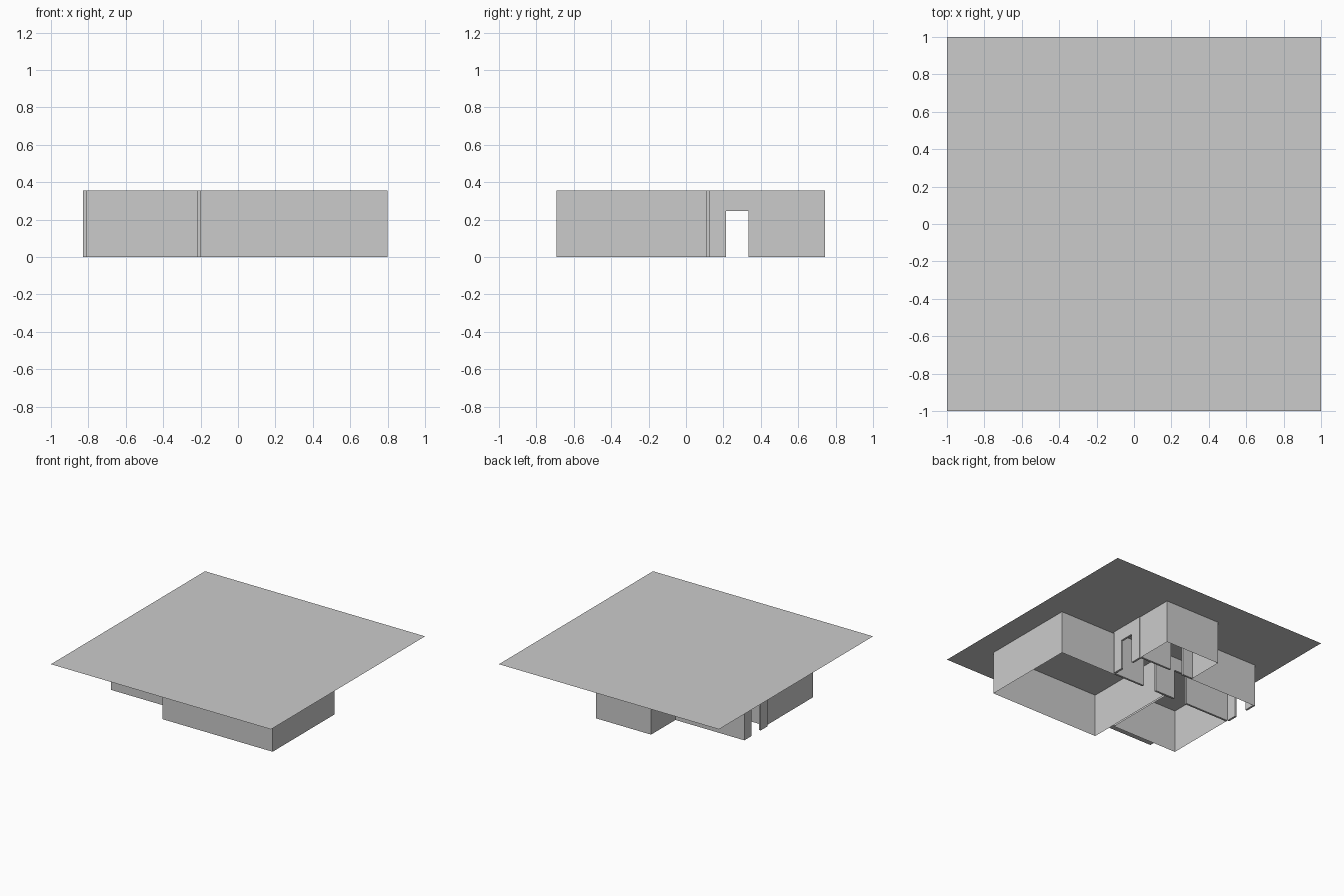
import bpy, bmesh
from mathutils import Vector

if "Cube" in bpy.data.objects:
    bpy.data.objects.remove(bpy.data.objects["Cube"])

H = 0.355        # wall height
DOOR_H = 0.245   # doorway height
DOOR_W = 0.12    # doorway width
T = 0.0165       # thickness of walls with doorways

# Room limits
AX0, AX1, AY0, AY1 = -0.20, 0.80, -0.693, 0.11     # large room
CX0, CX1, CY0 = -0.813, -0.215, -0.49              # square room
HX0, HX1, HY0, HY1 = -0.813, 0.287, 0.1265, 0.427  # corridor
BX0, BX1, BY0, BY1 = -0.203, 0.298, 0.4435, 0.743  # small back room


def finish(name, bm):
    bmesh.ops.recalc_face_normals(bm, faces=bm.faces)
    mesh = bpy.data.meshes.new(name)
    bm.to_mesh(mesh)
    bm.free()
    ob = bpy.data.objects.new(name, mesh)
    bpy.context.collection.objects.link(ob)
    return ob


def sheet_walls(name, path):
    """Single-surface walls following a plan path."""
    bm = bmesh.new()
    low = [bm.verts.new((x, y, 0)) for x, y in path]
    top = [bm.verts.new((x, y, H)) for x, y in path]
    for i in range(len(path) - 1):
        bm.faces.new((low[i], low[i + 1], top[i + 1], top[i]))
    return finish(name, bm)


def door_wall(name, start, end, offset, doors):
    """Thick wall from start to end, with doorways centred at the given distances."""
    a, b = Vector((*start, 0)), Vector((*end, 0))
    length = (b - a).length
    d = (b - a).normalized()
    outline = [(0, 0)]
    for c in sorted(doors):
        l, r = c - DOOR_W / 2, c + DOOR_W / 2
        outline += [(l, 0), (l, DOOR_H), (r, DOOR_H), (r, 0)]
    outline += [(length, 0), (length, H), (0, H)]
    bm = bmesh.new()
    face = bm.faces.new([bm.verts.new(a + d * u + Vector((0, 0, z))) for u, z in outline])
    ext = bmesh.ops.extrude_face_region(bm, geom=[face], use_keep_orig=True)
    moved = [g for g in ext["geom"] if isinstance(g, bmesh.types.BMVert)]
    bmesh.ops.translate(bm, verts=moved, vec=Vector((*offset, 0)))
    return finish(name, bm)


# Flat ceiling sheet
bpy.ops.mesh.primitive_plane_add(size=2, location=(0, 0, H))
bpy.context.object.name = "ceiling"

# Plain room walls
sheet_walls("large_room_walls", [(HX1, AY1), (AX1, AY1), (AX1, AY0), (AX0, AY0), (AX0, AY1)])
sheet_walls("square_room_walls", [(CX0, AY1), (CX0, CY0), (CX1, CY0), (CX1, AY1)])
sheet_walls("back_room_walls", [(BX0, BY0), (BX0, BY1), (BX1, BY1), (BX1, BY0)])
sheet_walls("corridor_plain_wall", [(HX0, HY1), (BX0, HY1)])

# Walls with doorways
mid = 0.275 - HY0
door_wall("corridor_front_wall", (HX0, HY0), (HX1, HY0), (0, -T), [-0.35 - HX0, -0.05 - HX0])
door_wall("corridor_back_wall", (BX0, HY1), (BX1, HY1), (0, T), [-0.05 - BX0])
door_wall("corridor_left_end", (HX0, HY0), (HX0, HY1), (-T, 0), [mid])
door_wall("corridor_right_end", (HX1, HY0), (HX1, HY1), (T, 0), [mid])
